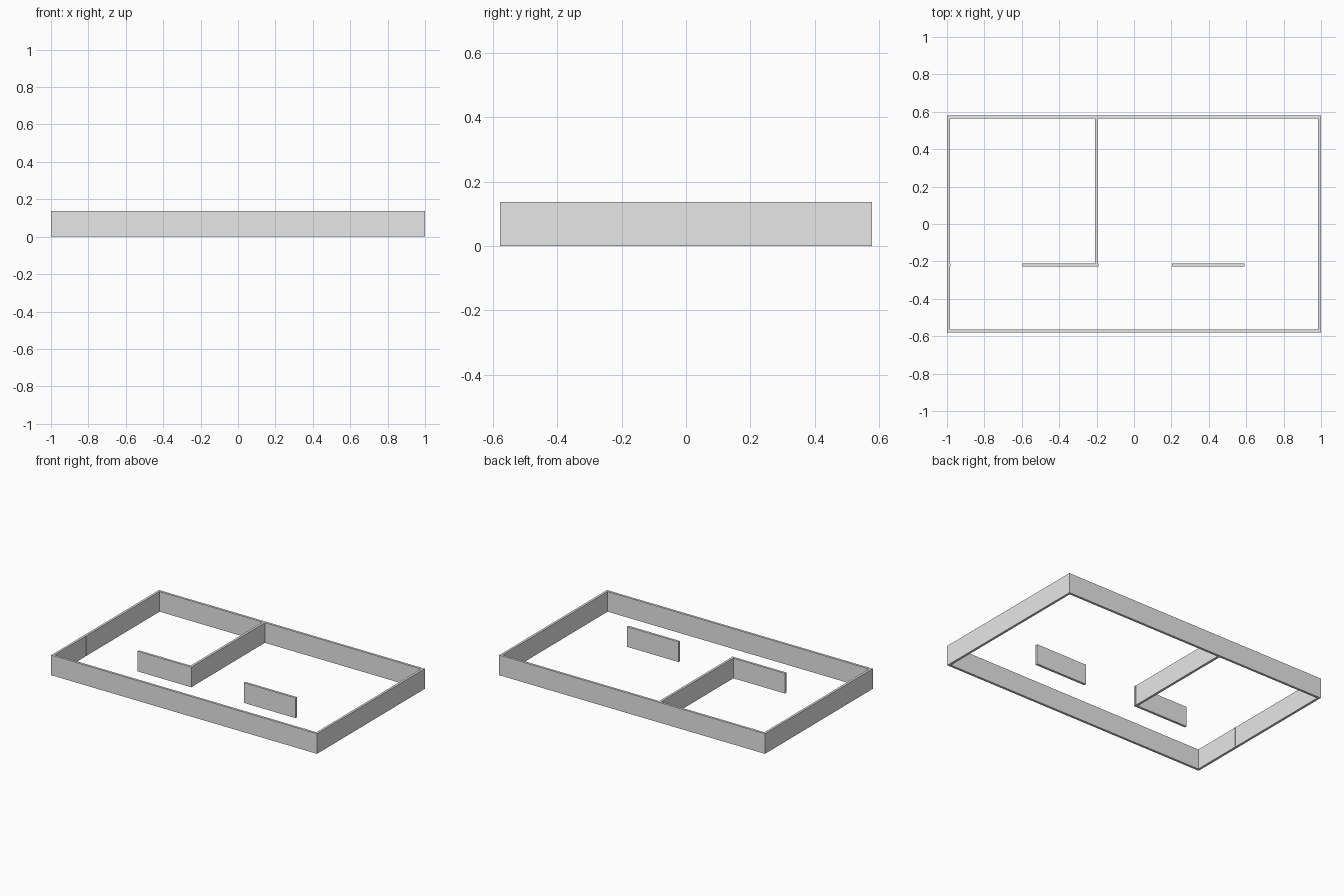
import bpy

cube = bpy.data.objects.get("Cube")
if cube:
    bpy.data.objects.remove(cube, do_unlink=True)

HEIGHT = 0.137
THICK = 0.016
HALF_X, HALF_Y = 1.0, 0.579

grey = bpy.data.materials.new("wall_grey")
grey.use_nodes = True
grey.diffuse_color = (0.8, 0.8, 0.8, 1)
grey.node_tree.nodes["Principled BSDF"].inputs["Base Color"].default_value = (0.8, 0.8, 0.8, 1)


def wall(name, x0, x1, y0, y1):
    """Upright wall filling a rectangle of the floor plan."""
    bpy.ops.mesh.primitive_cube_add(size=1)
    ob = bpy.context.object
    ob.name = name
    ob.location = ((x0 + x1) / 2, (y0 + y1) / 2, HEIGHT / 2)
    ob.scale = (x1 - x0, y1 - y0, HEIGHT)
    bpy.ops.object.transform_apply(location=True, rotation=False, scale=True)
    ob.data.materials.append(grey)
    return ob


# Outer walls, the side walls fitted between the long ones
inner_x, inner_y = HALF_X - THICK, HALF_Y - THICK
wall("front_wall", -HALF_X, HALF_X, -HALF_Y, -inner_y)
wall("back_wall", -HALF_X, HALF_X, inner_y, HALF_Y)
wall("right_wall", -HALF_X, -inner_x, -inner_y, inner_y)
wall("left_wall", inner_x, HALF_X, -inner_y, inner_y)

# Inner partitions in line with each other
PART_Y = -0.22
y0, y1 = PART_Y - THICK / 2, PART_Y + THICK / 2
wall("room_divider", -0.208, -0.192, y1, inner_y)
wall("corner_partition", -0.596, -0.19, y0, y1)
wall("free_partition", 0.204, 0.592, y0, y1)

# Sliver of partition showing on the inside of the right wall
wall("partition_stub", -inner_x, -inner_x + 0.002, y0, y1)
